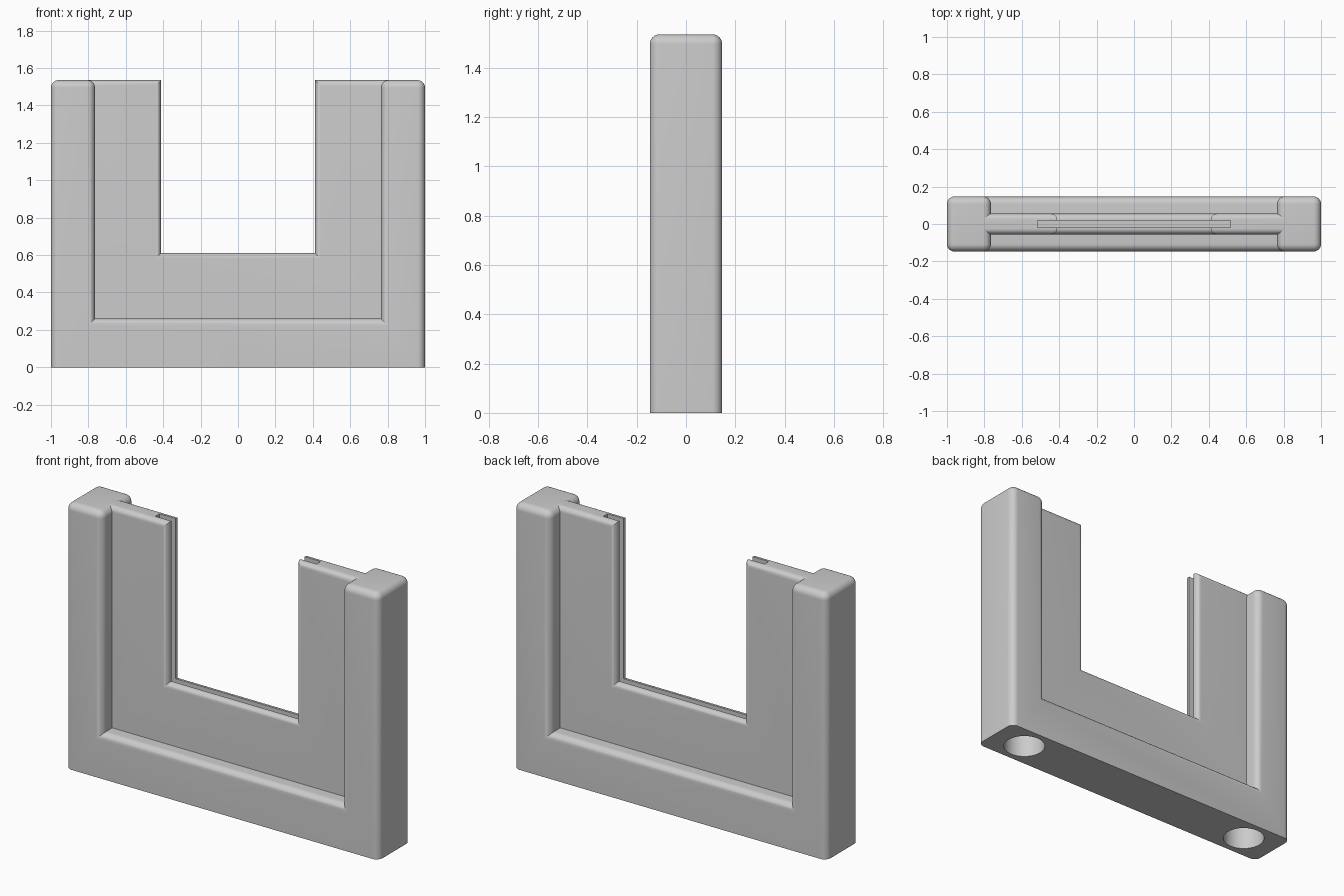
import bpy, bmesh, math

if "Cube" in bpy.data.objects:
    bpy.data.objects.remove(bpy.data.objects["Cube"])

HEIGHT = 1.535

grey = bpy.data.materials.new("light grey")
grey.use_nodes = True
grey.diffuse_color = (0.6, 0.6, 0.6, 1)
grey.node_tree.nodes["Principled BSDF"].inputs["Base Color"].default_value = (0.6, 0.6, 0.6, 1)


def finish(name, bm):
    bmesh.ops.recalc_face_normals(bm, faces=bm.faces)
    mesh = bpy.data.meshes.new(name)
    bm.to_mesh(mesh)
    bm.free()
    mesh.materials.append(grey)
    obj = bpy.data.objects.new(name, mesh)
    bpy.context.collection.objects.link(obj)
    return obj


def u_shape(name, outer, base, inner, sill, half_depth, radius, round_edge):
    """Extrude a U outline along y and round the edges the rule picks."""
    half = [(outer, base), (outer, HEIGHT), (inner, HEIGHT), (inner, sill)]
    outline = half + [(-x, z) for x, z in reversed(half)]
    bm = bmesh.new()
    face = bm.faces.new([bm.verts.new((x, -half_depth, z)) for x, z in outline])
    moved = bmesh.ops.extrude_face_region(bm, geom=[face])["geom"]
    verts = [v for v in moved if isinstance(v, bmesh.types.BMVert)]
    bmesh.ops.translate(bm, verts=verts, vec=(0, 2 * half_depth, 0))
    bmesh.ops.recalc_face_normals(bm, faces=bm.faces)
    edges = [e for e in bm.edges if round_edge(e)]
    bmesh.ops.bevel(bm, geom=edges, offset=radius, segments=8, profile=0.5,
                    affect='EDGES', clamp_overlap=False)
    return finish(name, bm)


def cut(target, cutter):
    mod = target.modifiers.new("cut", 'BOOLEAN')
    mod.operation = 'DIFFERENCE'
    mod.solver = 'EXACT'
    mod.object = cutter
    bpy.context.view_layer.objects.active = target
    bpy.ops.object.modifier_apply(modifier=mod.name)
    bpy.data.objects.remove(cutter)


def runs_in_depth(e):
    a, b = (v.co for v in e.verts)
    return abs(a.y - b.y) > 0.01


def on_base(e, base):
    return all(abs(v.co.z - base) < 0.001 for v in e.verts)


# Thick outer frame: everything rounded except the base and the inside corners
frame = u_shape("outer_frame", 1, 0, 0.765, 0.26, 0.147, 0.04,
                lambda e: not on_base(e, 0)
                and not (runs_in_depth(e) and e.verts[0].co.z < 1))

# Round sockets in the underside
for side in (-1, 1):
    bm = bmesh.new()
    bmesh.ops.create_cone(bm, cap_ends=True, segments=48, radius1=0.113,
                          radius2=0.113, depth=0.4)
    bmesh.ops.translate(bm, verts=bm.verts, vec=(side * 0.79, 0, 0))
    cut(frame, finish("socket_cutter", bm))

# Thin inner panel: only its front and back edges are rounded
panel = u_shape("inner_panel", 0.81, 0.21, 0.412, 0.61, 0.055, 0.03,
                lambda e: not runs_in_depth(e) and not on_base(e, 0.21)
                and not all(abs(v.co.x) > 0.8 for v in e.verts))

# Narrow slot around the opening, open at the top
bm = bmesh.new()
bmesh.ops.create_cube(bm, size=1)
bmesh.ops.scale(bm, verts=bm.verts, vec=(1.03, 0.038, 1.5))
bmesh.ops.translate(bm, verts=bm.verts, vec=(0, 0, 0.508 + 0.75))
cut(panel, finish("slot_cutter", bm))

# Smooth the roundings, keep the creases
bpy.ops.object.select_all(action='DESELECT')
for obj in (frame, panel):
    obj.select_set(True)
    bpy.context.view_layer.objects.active = obj
bpy.ops.object.shade_smooth_by_angle(angle=math.radians(30))
